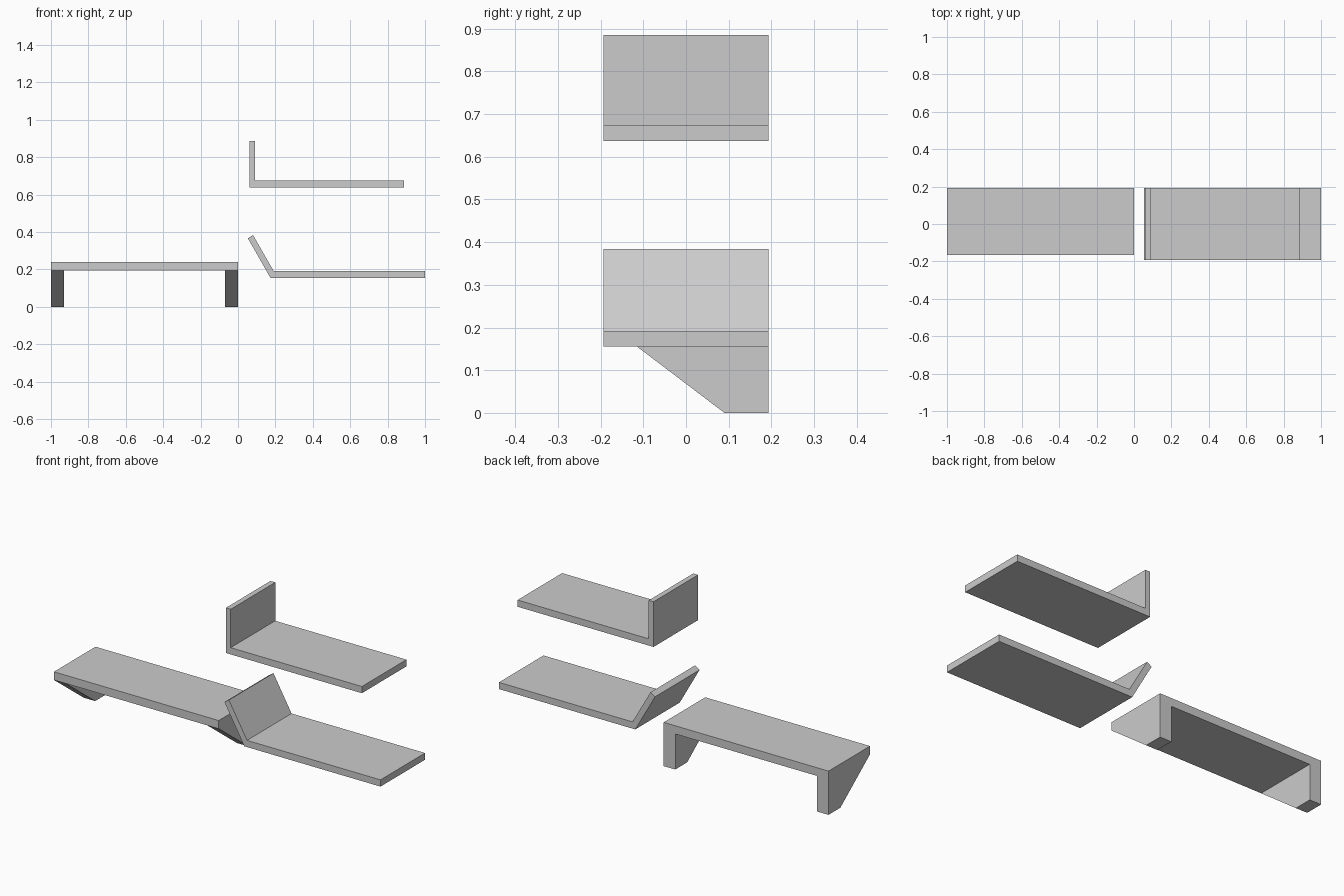
import bpy
import bmesh

cube = bpy.data.objects.get("Cube")
if cube:
    bpy.data.objects.remove(cube, do_unlink=True)

# Single flat grey
grey = bpy.data.materials.new("light_grey")
grey.use_nodes = True
colour = (0.6, 0.6, 0.6, 1)
grey.diffuse_color = colour
grey.node_tree.nodes["Principled BSDF"].inputs["Base Color"].default_value = colour


def extrude_profile(name, profile, axis, start, end):
    """Extrude a flat outline along 'x' (outline in y, z) or 'y' (outline in x, z)."""
    bm = bmesh.new()
    if axis == "x":
        points = [(start, a, b) for a, b in profile]
        offset = (end - start, 0, 0)
    else:
        points = [(a, start, b) for a, b in profile]
        offset = (0, end - start, 0)
    face = bm.faces.new([bm.verts.new(p) for p in points])
    result = bmesh.ops.extrude_face_region(bm, geom=[face], use_keep_orig=True)
    moved = [v for v in result["geom"] if isinstance(v, bmesh.types.BMVert)]
    bmesh.ops.translate(bm, verts=moved, vec=offset)
    bmesh.ops.recalc_face_normals(bm, faces=bm.faces[:])
    mesh = bpy.data.meshes.new(name)
    bm.to_mesh(mesh)
    bm.free()
    mesh.materials.append(grey)
    obj = bpy.data.objects.new(name, mesh)
    bpy.context.collection.objects.link(obj)
    return obj


back, front, bench_front = 0.193, -0.193, -0.167

# Bracketed shelf: flat board on two tapered brackets
board = [(bench_front, 0.195), (back, 0.195), (back, 0.24), (bench_front, 0.24)]
extrude_profile("bracket_shelf_board", board, "x", -1.0, 0.0)
bracket = [(bench_front, 0.195), (0.09, 0), (back, 0), (back, 0.195)]
for name, x in (("right_bracket", -1.0), ("left_bracket", -0.07)):
    extrude_profile(name, bracket, "x", x, x + 0.07)

# Shelf with an upright end
upright = [(0.062, 0.637), (0.887, 0.637), (0.887, 0.674),
           (0.091, 0.674), (0.091, 0.885), (0.062, 0.885)]
extrude_profile("upright_end_shelf", upright, "y", front, back)

# Shelf with a leaning end
leaning = [(0.173, 0.155), (1.0, 0.155), (1.0, 0.192),
           (0.19, 0.192), (0.08, 0.384), (0.053, 0.366)]
extrude_profile("leaning_end_shelf", leaning, "y", front, back)
